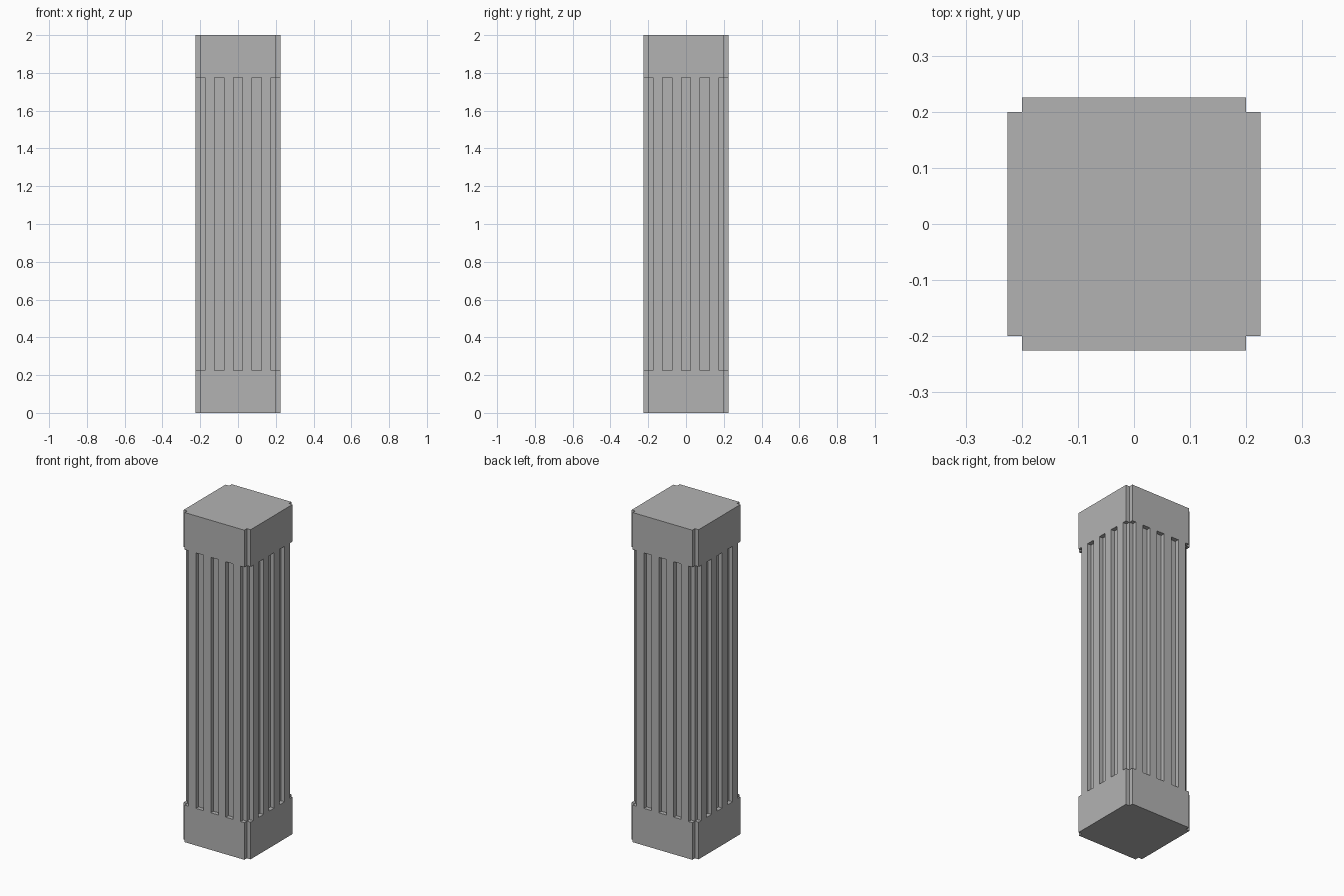
import bpy, bmesh, math
from mathutils import Matrix

cube = bpy.data.objects.get("Cube")
if cube:
    bpy.data.objects.remove(cube, do_unlink=True)

HEIGHT = 2.0
CORE = 0.2        # half width of the inner shaft
DEPTH = 0.025     # thickness of the raised panels
CAP = 0.225       # height of the plain end blocks
FLUTE = 0.05      # width of each flute and rib

stone = bpy.data.materials.new("grey stone")
stone.use_nodes = True
grey = (0.45, 0.45, 0.45, 1)
stone.diffuse_color = grey
stone.node_tree.nodes["Principled BSDF"].inputs["Base Color"].default_value = grey


def add_object(name, bm):
    bmesh.ops.recalc_face_normals(bm, faces=bm.faces)
    mesh = bpy.data.meshes.new(name)
    bm.to_mesh(mesh)
    bm.free()
    mesh.materials.append(stone)
    obj = bpy.data.objects.new(name, mesh)
    bpy.context.collection.objects.link(obj)
    return obj


# Square inner shaft
bm = bmesh.new()
bmesh.ops.create_cube(bm, size=1)
bmesh.ops.scale(bm, verts=bm.verts, vec=(2 * CORE, 2 * CORE, HEIGHT))
bmesh.ops.translate(bm, verts=bm.verts, vec=(0, 0, HEIGHT / 2))
add_object("shaft_core", bm)


def fluted_panel(name, angle):
    """Flat panel with end blocks joined by four ribs, open between them."""
    xs = [-CORE] + [(i - 3.5) * FLUTE for i in range(8)] + [CORE]
    zs = [0, CAP, HEIGHT - CAP, HEIGHT]
    bm = bmesh.new()
    grid = [[bm.verts.new((x, -CORE, z)) for z in zs] for x in xs]
    for i in range(len(xs) - 1):
        for j in range(len(zs) - 1):
            if j == 1 and i % 2 == 0:
                continue  # open flute or corner notch
            bm.faces.new((grid[i][j], grid[i + 1][j],
                          grid[i + 1][j + 1], grid[i][j + 1]))
    solid = bmesh.ops.extrude_face_region(bm, geom=bm.faces[:], use_keep_orig=True)
    moved = [v for v in solid["geom"] if isinstance(v, bmesh.types.BMVert)]
    bmesh.ops.translate(bm, verts=moved, vec=(0, -DEPTH, 0))
    bmesh.ops.rotate(bm, verts=bm.verts, cent=(0, 0, 0),
                     matrix=Matrix.Rotation(angle, 3, 'Z'))
    add_object(name, bm)


# One raised panel on every side
for k, side in enumerate(("front", "left", "back", "right")):
    fluted_panel(side + "_fluted_panel", k * math.pi / 2)
